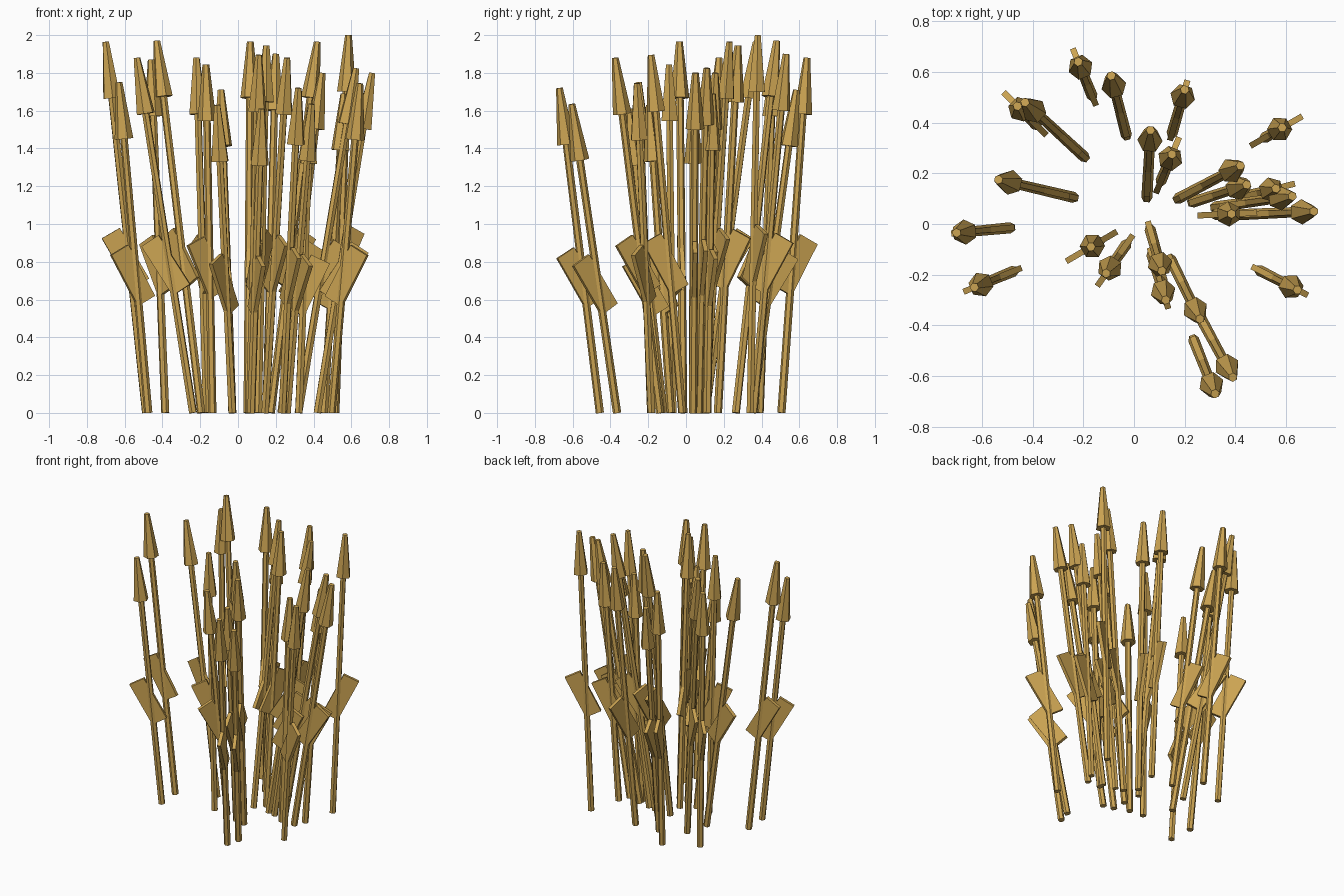
import bpy, bmesh, math
from mathutils import Matrix, Vector

if "Cube" in bpy.data.objects:
    bpy.data.objects.remove(bpy.data.objects["Cube"])

straw = bpy.data.materials.new("golden_straw")
straw.diffuse_color = (0.60, 0.37, 0.085, 1)
straw.use_nodes = True
straw.node_tree.nodes["Principled BSDF"].inputs["Base Color"].default_value = straw.diffuse_color

# base x, base y, tip x, tip y, height of each stalk
STALKS = [
    (-.165, .505, -.22, .64, 1.88), (-.03, .35, -.09, .585, 1.71),
    (.15, .357, .20, .53, 1.90), (.051, .105, .065, .37, 1.965),
    (.106, .169, .15, .275, 1.945), (.515, .34, .585, .38, 2.0),
    (.173, .10, .42, .23, 1.965), (.23, .086, .445, .155, 1.80),
    (.455, .113, .56, .14, 1.69), (.32, .067, .625, .11, 1.825),
    (.42, .037, .71, .05, 1.80), (.322, .037, .385, .04, 1.62),
    (.495, -.183, .645, -.26, 1.745), (.235, -.456, .32, -.67, 1.72),
    (.26, -.365, .39, -.605, 1.635), (.144, -.138, .26, -.375, 1.88),
    (.063, -.02, .11, -.185, 1.895), (.07, -.12, .125, -.30, 1.61),
    (-.03, -.08, -.11, -.195, 1.63), (-.136, -.07, -.17, -.09, 1.845),
    (-.475, -.186, -.63, -.25, 1.75), (-.488, -.015, -.70, -.035, 1.965),
    (-.238, .105, -.535, .175, 1.88), (-.195, .264, -.43, .48, 1.97),
    (-.385, .39, -.46, .465, 1.87),
]
HEAD = 0.30


def finish(name, bm, matrix):
    mesh = bpy.data.meshes.new(name)
    bm.to_mesh(mesh)
    bm.free()
    mesh.materials.append(straw)
    ob = bpy.data.objects.new(name, mesh)
    ob.matrix_world = matrix
    bpy.context.collection.objects.link(ob)


def tapered(name, r1, r2, z1, z2, matrix):
    bm = bmesh.new()
    bmesh.ops.create_cone(bm, cap_ends=True, segments=6, radius1=r1, radius2=r2,
                          depth=z2 - z1, matrix=Matrix.Translation((0, 0, (z1 + z2) / 2)))
    finish(name, bm, matrix)


for i, (bx, by, tx, ty, h) in enumerate(STALKS, 1):
    base, tip = Vector((bx, by, 0)), Vector((tx, ty, h))
    axis = (tip - base).normalized()
    length = (tip - base).length
    # local x points along the lean, local z along the stalk
    side = axis.cross(Vector((tx - bx, ty - by, 0))).normalized()
    out = side.cross(axis)
    frame = Matrix((out, side, axis)).transposed().to_4x4()
    frame.translation = base

    # stem and seed head
    tapered(f"stem_{i}", .022, .02, 0, length - HEAD + .02, frame)
    tapered(f"seed_head_{i}", .05, .018, length - HEAD, length, frame)

    # flat leaf slanting outward across the stem
    bm = bmesh.new()
    bmesh.ops.create_cube(bm, size=1, matrix=Matrix.Diagonal((.11, .024, .31, 1)))
    slant = Matrix.Translation((.02, 0, .417 * length))
    # rotate so the upper end tips toward local +x
    slant = slant @ Matrix.Rotation(math.radians(24), 4, 'Y')
    finish(f"leaf_{i}", bm, frame @ slant)
